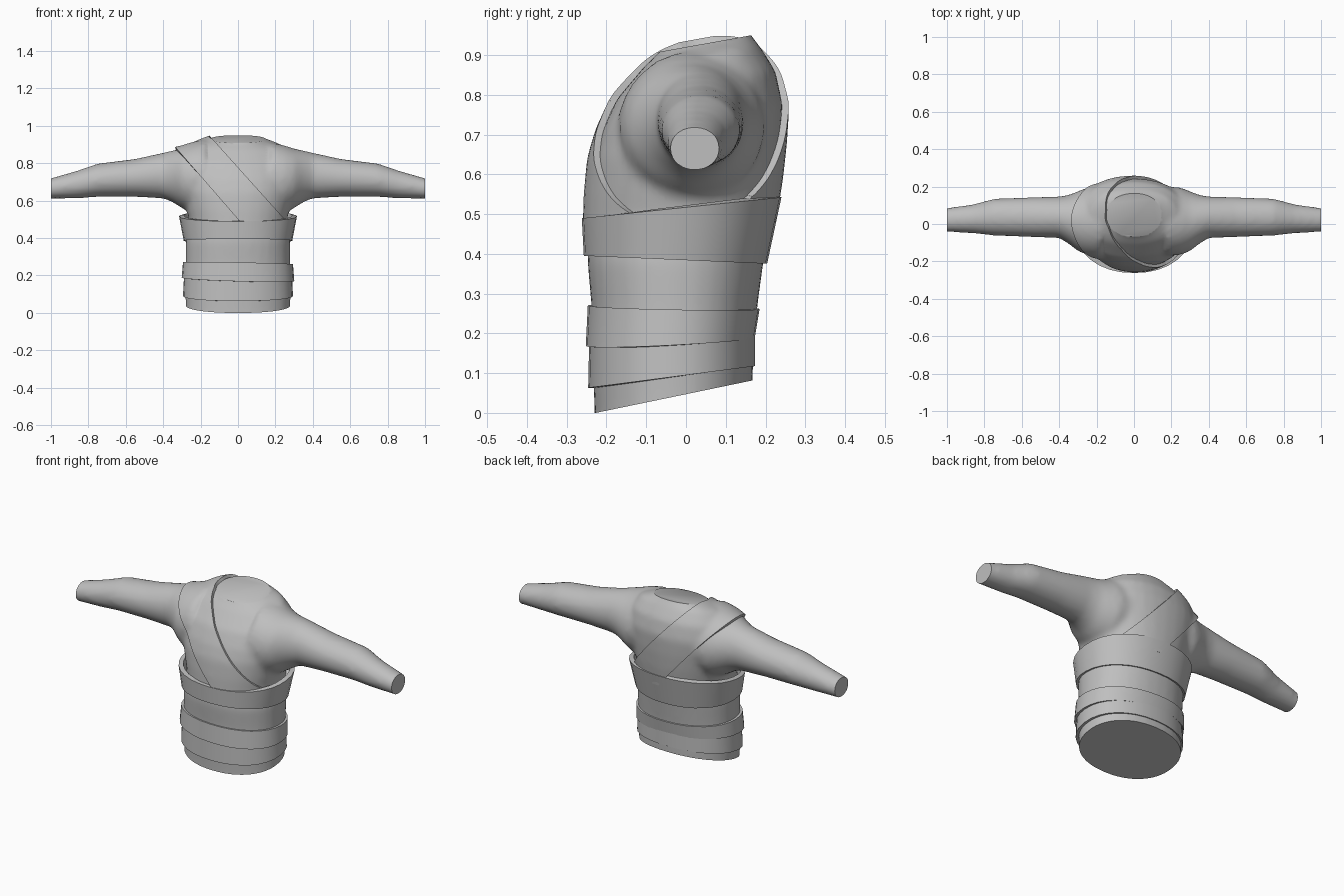
import bpy, bmesh, math
from mathutils import Vector

if "Cube" in bpy.data.objects:
    bpy.data.objects.remove(bpy.data.objects["Cube"], do_unlink=True)

SIDES = 32
ANGLES = [2 * math.pi * i / SIDES for i in range(SIDES)]

grey = bpy.data.materials.new("plain_grey")
grey.use_nodes = True
GREY = (0.52, 0.52, 0.52, 1)
grey.diffuse_color = GREY
grey.node_tree.nodes["Principled BSDF"].inputs["Base Color"].default_value = GREY


def body_ring(half, front, back, height, tilt_y=0.0, tilt_x=0.0):
    """Rounded torso section lying on a tilted plane."""
    ring = []
    for a in ANGLES:
        c, s = math.cos(a), math.sin(a)
        x = half * math.copysign(abs(c) ** 0.92, c)
        y = (front + back) / 2 + (back - front) / 2 * math.copysign(abs(s) ** 0.92, s)
        ring.append(Vector((x, y, height + tilt_y * y + tilt_x * x)))
    return ring


def arm_ring(x, front, back, low, high, side):
    """Oval sleeve section across the x axis."""
    return [Vector((side * x,
                    (front + back) / 2 + (back - front) / 2 * math.cos(a),
                    (low + high) / 2 + (high - low) / 2 * math.sin(a))) for a in ANGLES]


def loft(bm, rings, capped):
    rows = [[bm.verts.new(p) for p in ring] for ring in rings]
    for low, high in zip(rows, rows[1:]):
        for i in range(SIDES):
            j = (i + 1) % SIDES
            bm.faces.new((low[i], low[j], high[j], high[i]))
    if capped:
        bm.faces.new(rows[0][::-1])
        bm.faces.new(rows[-1])


def make_object(name, bm):
    mesh = bpy.data.meshes.new(name)
    bm.to_mesh(mesh)
    bm.free()
    obj = bpy.data.objects.new(name, mesh)
    bpy.context.collection.objects.link(obj)
    mesh.materials.append(grey)
    return obj


def finish(obj, thickness=0.0, angle=35):
    bpy.ops.object.select_all(action="DESELECT")
    obj.select_set(True)
    bpy.context.view_layer.objects.active = obj
    if thickness:
        solid = obj.modifiers.new("thickness", "SOLIDIFY")
        solid.thickness = thickness
        solid.offset = -1
        bpy.ops.object.modifier_apply(modifier=solid.name)
    bpy.ops.object.shade_smooth_by_angle(angle=math.radians(angle))


def cut(bm, point, normal, fill=False):
    """Remove everything on the normal's side of a plane."""
    bmesh.ops.bisect_plane(bm, geom=bm.verts[:] + bm.edges[:] + bm.faces[:],
                           plane_co=point, plane_no=Vector(normal).normalized(),
                           clear_outer=True)
    if fill:
        rim = [e for e in bm.edges if e.is_boundary]
        bmesh.ops.holes_fill(bm, edges=rim, sides=0)


# Torso sections from hem to neck: half width, front, back, height, tilt
torso_rows = [
    (0.28, -0.23, 0.165, -0.02, 0.207),
    (0.28, -0.23, 0.168, 0.05, 0.207),
    (0.283, -0.235, 0.17, 0.15, 0.1),
    (0.28, -0.238, 0.18, 0.27, 0),
    (0.28, -0.248, 0.195, 0.38, 0),
    (0.262, -0.243, 0.217, 0.5, 0.1),
    (0.28, -0.241, 0.228, 0.57, 0.1),
    (0.3, -0.233, 0.238, 0.66, 0.1),
    (0.31, -0.212, 0.243, 0.74, 0.15),
    (0.29, -0.175, 0.225, 0.82, 0.18),
    (0.23, -0.105, 0.185, 0.89, 0.18),
    (0.13, -0.06, 0.16, 0.925, 0.18),
    (0.11, -0.04, 0.14, 0.97, 0.18),
]
# Sleeve sections from shoulder to wrist: x, front, back, low, high
arm_rows = [
    (0.18, -0.17, 0.2, 0.54, 0.91),
    (0.25, -0.165, 0.195, 0.535, 0.895),
    (0.3, -0.145, 0.175, 0.56, 0.878),
    (0.35, -0.105, 0.155, 0.592, 0.868),
    (0.4, -0.075, 0.147, 0.612, 0.856),
    (0.55, -0.07, 0.143, 0.62, 0.823),
    (0.75, -0.062, 0.135, 0.62, 0.798),
    (0.86, -0.05, 0.105, 0.612, 0.76),
    (1.0, -0.042, 0.086, 0.61, 0.72),
    (1.05, -0.04, 0.08, 0.61, 0.705),
]

# Body: torso and sleeves blended into one skin
bm = bmesh.new()
loft(bm, [body_ring(*row) for row in torso_rows], True)
for side in (1, -1):
    loft(bm, [arm_ring(*row, side) for row in arm_rows], True)
bmesh.ops.recalc_face_normals(bm, faces=bm.faces[:])
body = make_object("shirt_body", bm)
bpy.context.view_layer.objects.active = body
body.select_set(True)
remesh = body.modifiers.new("blend", "REMESH")
remesh.mode = "VOXEL"
remesh.voxel_size = 0.015
smooth = body.modifiers.new("soften", "SMOOTH")
smooth.factor = 0.5
smooth.iterations = 7
for name in ("blend", "soften"):
    bpy.ops.object.modifier_apply(modifier=name)

# Sash: swollen copy of the body kept between two slanted planes
bm = bmesh.new()
bm.from_mesh(body.data)
bm.normal_update()
for vert, normal in [(v, v.normal.copy()) for v in bm.verts]:
    vert.co += normal * 0.017
cut(bm, (-0.15, 0, 0.945), (0.445, 0, 0.4))
cut(bm, (0, 0, 0.5), (-0.38, 0, -0.33))
cut(bm, (0, 0, 0.48), (0, 0, -1))
cut(bm, (0, 0, 0.935), (0, -0.18, 1))
finish(make_object("shoulder_sash", bm), 0.02, 40)

# Trim the body flat at wrists, neck and hem
bm = bmesh.new()
bm.from_mesh(body.data)
cut(bm, (1, 0, 0), (1, 0, 0), True)
cut(bm, (-1, 0, 0), (-1, 0, 0), True)
cut(bm, (0, 0, 0.92), (0, -0.18, 1), True)
cut(bm, (0, 0, 0.047), (0, 0.207, -1), True)
bm.to_mesh(body.data)
bm.free()
finish(body, angle=40)

# Waist wraps: lower and upper edge of each band
wraps = {
    "upper_wrap": ((0.29, -0.257, 0.204, 0.384, -0.043),
                   (0.315, -0.262, 0.24, 0.517, 0.105)),
    "middle_wrap": ((0.301, -0.252, 0.173, 0.181, 0.05, -0.03),
                    (0.294, -0.247, 0.185, 0.265, -0.02, -0.02)),
    "lower_wrap": ((0.294, -0.246, 0.174, 0.095, 0.13),
                   (0.288, -0.243, 0.174, 0.21, 0.03)),
}
for name, edges in wraps.items():
    bm = bmesh.new()
    loft(bm, [body_ring(*edge) for edge in edges], False)
    finish(make_object(name, bm), 0.025)
